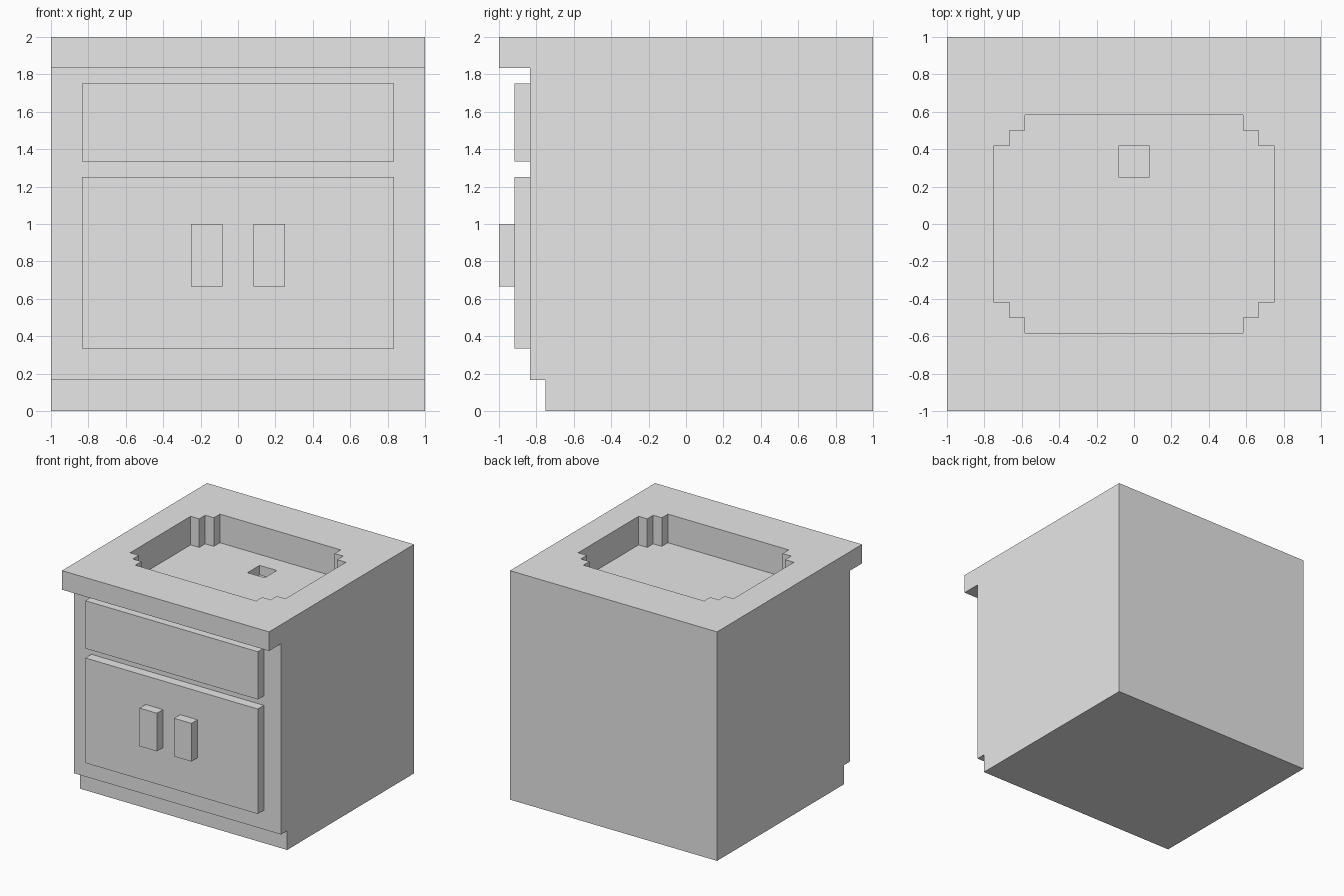
import bpy
import bmesh
from mathutils import Vector

U = 1 / 12  # every size is a whole number of these units

cube = bpy.data.objects.get("Cube")
if cube:
    bpy.data.objects.remove(cube, do_unlink=True)

grey = bpy.data.materials.new("light_grey")
grey.use_nodes = True
grey.diffuse_color = (0.8, 0.8, 0.8, 1)
grey.node_tree.nodes["Principled BSDF"].inputs["Base Color"].default_value = (0.8, 0.8, 0.8, 1)


def prism(name, outline, direction):
    """Extrude a flat outline (in units) along a direction into a solid."""
    bm = bmesh.new()
    face = bm.faces.new([bm.verts.new(Vector(p) * U) for p in outline])
    out = bmesh.ops.extrude_face_region(bm, geom=[face], use_keep_orig=True)
    moved = [v for v in out["geom"] if isinstance(v, bmesh.types.BMVert)]
    bmesh.ops.translate(bm, vec=Vector(direction) * U, verts=moved)
    bmesh.ops.recalc_face_normals(bm, faces=bm.faces)
    mesh = bpy.data.meshes.new(name)
    bm.to_mesh(mesh)
    bm.free()
    mesh.materials.append(grey)
    obj = bpy.data.objects.new(name, mesh)
    bpy.context.collection.objects.link(obj)
    return obj


def box(name, x0, x1, y0, y1, z0, z1):
    base = [(x0, y0, z0), (x1, y0, z0), (x1, y1, z0), (x0, y1, z0)]
    return prism(name, base, (0, 0, z1 - z0))


def cut(target, cutter):
    """Subtract the cutter from the target, then discard it."""
    mod = target.modifiers.new("cut", "BOOLEAN")
    mod.operation = "DIFFERENCE"
    mod.solver = "EXACT"
    mod.object = cutter
    bpy.context.view_layer.objects.active = target
    bpy.ops.object.modifier_apply(modifier=mod.name)
    bpy.data.objects.remove(cutter, do_unlink=True)


# Cabinet: side profile with toe kick and overhanging counter
side = [(12, 0), (-9, 0), (-9, 2), (-10, 2), (-10, 22), (-12, 22), (-12, 24), (12, 24)]
cabinet = prism("cabinet", [(-12, y, z) for y, z in side], (24, 0, 0))

# Basin with stepped corners, and a square drain in its floor
corner = [(9, 5), (8, 5), (8, 6), (7, 6), (7, 7)]
half = corner + [(-x, y) for x, y in reversed(corner)]
outline = half + [(-x, -y) for x, y in half]
cut(cabinet, prism("basin_cutter", [(x, y, 21) for x, y in outline], (0, 0, 5)))
cut(cabinet, box("drain_cutter", -1, 1, 3, 5, 20, 22))

# Raised front panels
box("drawer_front", -10, 10, -11, -10, 16, 21)
box("door_panel", -10, 10, -11, -10, 4, 15)

# Pair of door handles
for label, s in (("left", 1), ("right", -1)):
    box(label + "_handle", min(s, 3 * s), max(s, 3 * s), -12, -11, 8, 12)
